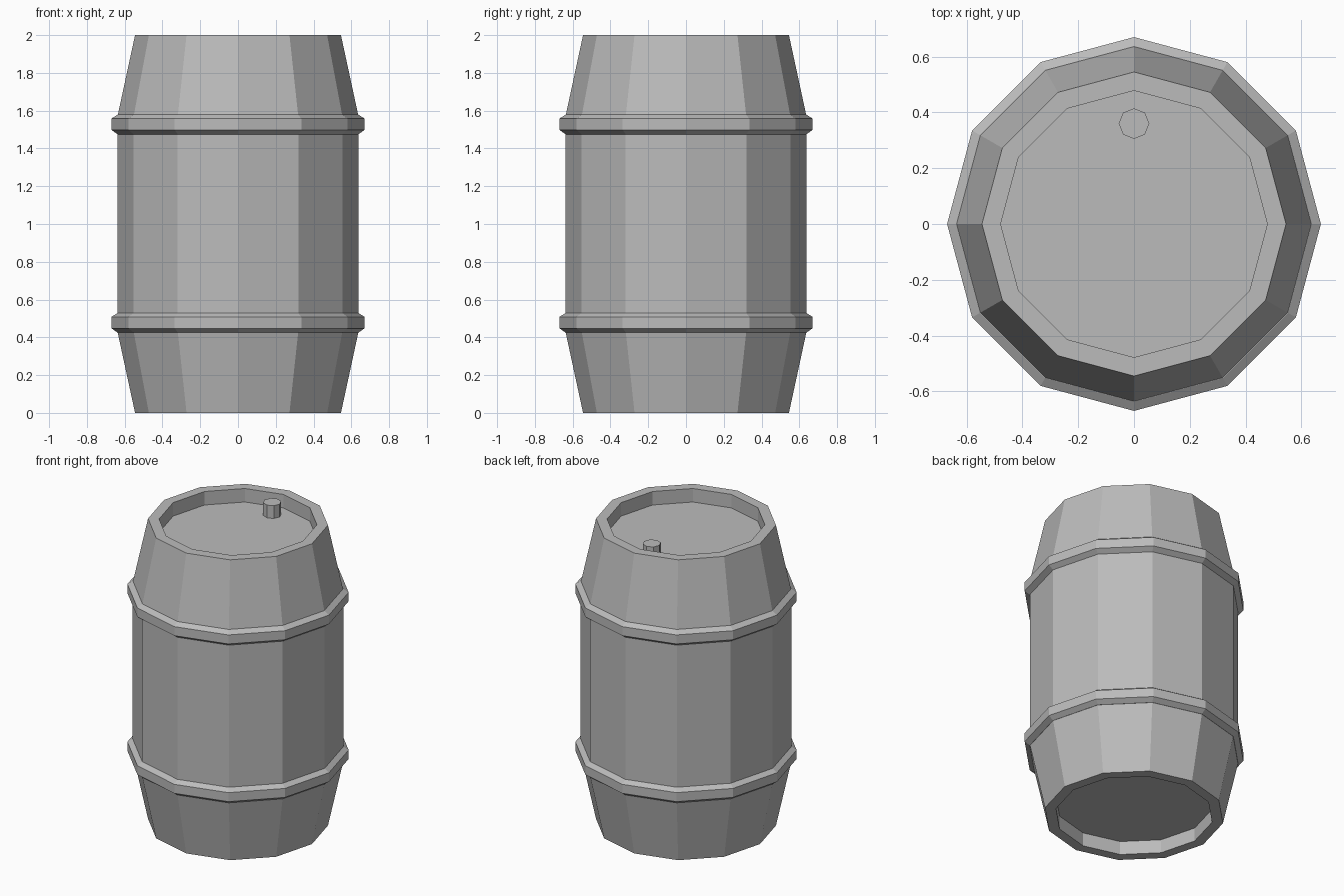
import bpy
import math

# Remove the default cube
cube = bpy.data.objects.get("Cube")
if cube:
    bpy.data.objects.remove(cube, do_unlink=True)

grey = bpy.data.materials.new("barrel grey")
grey.use_nodes = True
colour = (0.5, 0.5, 0.5, 1)
grey.diffuse_color = colour
grey.node_tree.nodes["Principled BSDF"].inputs["Base Color"].default_value = colour


def lathe(name, profile, sides, closed=False, centre=(0, 0, 0)):
    """Spin a (radius, height) profile; open profiles get capped at both ends."""
    verts, faces = [], []
    for r, z in profile:
        for i in range(sides):
            a = math.tau * i / sides
            verts.append((r * math.cos(a), r * math.sin(a), z))
    rows = len(profile)
    for row in range(rows if closed else rows - 1):
        low, high = row * sides, (row + 1) % rows * sides
        for i in range(sides):
            j = (i + 1) % sides
            faces.append((low + i, low + j, high + j, high + i))
    if not closed:
        faces.append(tuple(reversed(range(sides))))
        faces.append(tuple(range((rows - 1) * sides, rows * sides)))
    mesh = bpy.data.meshes.new(name)
    mesh.from_pydata(verts, [], faces)
    mesh.materials.append(grey)
    mesh.update()
    obj = bpy.data.objects.new(name, mesh)
    obj.location = centre
    bpy.context.collection.objects.link(obj)
    return obj


SIDES = 12
RIM, LIP, BELLY, HOOP = 0.545, 0.478, 0.638, 0.67
DEPTH = 0.09

# Barrel body with a recessed lid and base
lathe("barrel_body", [
    (LIP, DEPTH), (LIP, 0), (RIM, 0), (BELLY, 0.43),
    (BELLY, 1.57), (RIM, 2), (LIP, 2), (LIP, 2 - DEPTH),
], SIDES)

# Bevelled hoops
for name, z in (("lower_hoop", 0.477), ("upper_hoop", 1.527)):
    lathe(name, [
        (BELLY - 0.02, -0.052), (BELLY, -0.052), (HOOP, -0.029),
        (HOOP, 0.031), (BELLY, 0.052), (BELLY - 0.02, 0.052),
    ], SIDES, closed=True, centre=(0, 0, z))

# Bung standing on the lid
lathe("bung", [(0.055, 0), (0.055, DEPTH - 0.005)], 8, centre=(0, 0.36, 2 - DEPTH))
